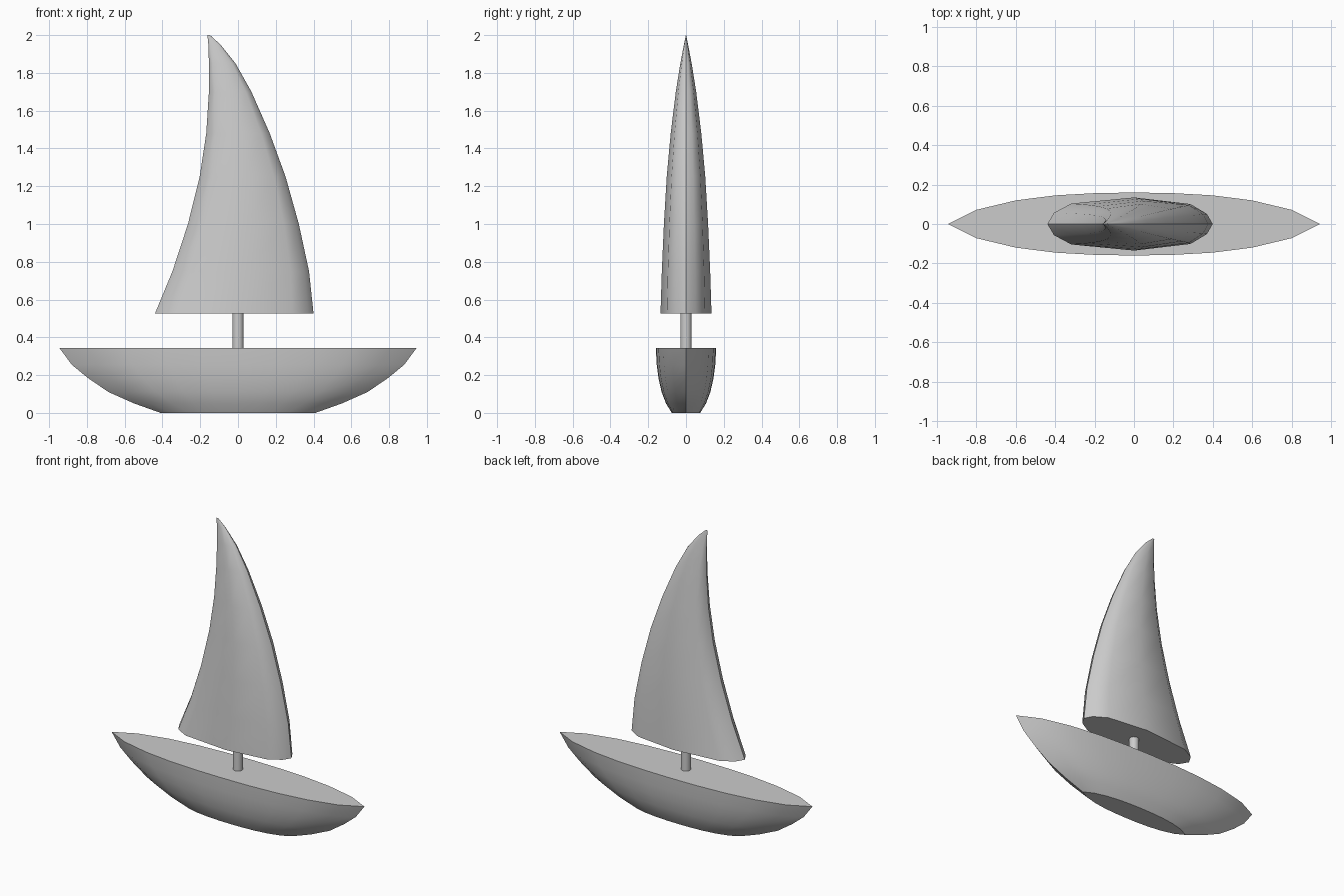
import bpy
import bmesh
import math

if "Cube" in bpy.data.objects:
    bpy.data.objects.remove(bpy.data.objects["Cube"])


def smooth(obj, degrees):
    bpy.ops.object.select_all(action='DESELECT')
    obj.select_set(True)
    bpy.context.view_layer.objects.active = obj
    bpy.ops.object.shade_smooth_by_angle(angle=math.radians(degrees))


def loft(name, half_outline, levels):
    """Skin stacked sections; level = (z, x_min, x_max, half_width).
    half_outline runs bow to stern in unit coordinates, mirrored in y."""
    outline = half_outline + [(x, -y) for x, y in reversed(half_outline[1:-1])]
    bm = bmesh.new()
    rings = []
    for z, x0, x1, w in levels:
        mid, half = (x0 + x1) / 2, (x1 - x0) / 2
        rings.append([bm.verts.new((mid + half * x, w * y, z)) for x, y in outline])
    n = len(outline)
    for low, high in zip(rings, rings[1:]):
        for i in range(n):
            j = (i + 1) % n
            bm.faces.new((low[i], low[j], high[j], high[i]))
    bm.faces.new(rings[0][::-1])
    bm.faces.new(rings[-1])
    bmesh.ops.recalc_face_normals(bm, faces=bm.faces)
    mesh = bpy.data.meshes.new(name)
    bm.to_mesh(mesh)
    bm.free()
    obj = bpy.data.objects.new(name, mesh)
    bpy.context.collection.objects.link(obj)
    smooth(obj, 35)
    return obj


# Hull: pointed at both ends, flat deck and flat keel
bow = [(1, 0), (0.847, 0.45), (0.635, 0.75), (0.42, 0.91), (0.21, 0.98), (0, 1)]
hull_outline = bow + [(-x, y) for x, y in reversed(bow[:-1])]
hull_levels = [(0, 0.41, 0.075), (0.05, 0.55, 0.106), (0.11, 0.685, 0.129),
               (0.185, 0.795, 0.146), (0.255, 0.88, 0.155), (0.343, 0.945, 0.16)]
loft("hull", hull_outline, [(z, -l, l, w) for z, l, w in hull_levels])

# Sail: thick tapering blade with a swept tip
sail_outline = [(1, 0), (0.93, 0.38), (0.73, 0.75), (0.05, 1),
                (-0.71, 0.77), (-0.92, 0.42), (-1, 0)]
loft("sail", sail_outline, [
    (0.525, -0.44, 0.40, 0.135), (0.75, -0.347, 0.376, 0.128),
    (1.0, -0.265, 0.322, 0.117), (1.25, -0.203, 0.252, 0.102),
    (1.48, -0.168, 0.168, 0.081), (1.70, -0.154, 0.071, 0.054),
    (1.85, -0.154, -0.013, 0.030), (1.95, -0.157, -0.093, 0.011),
    (2.0, -0.162, -0.148, 0.001)])

# Mast joining deck and sail
bpy.ops.mesh.primitive_cylinder_add(vertices=16, radius=0.03, depth=0.19,
                                    location=(0, 0, 0.434))
mast = bpy.context.object
mast.name = "mast"
smooth(mast, 35)
